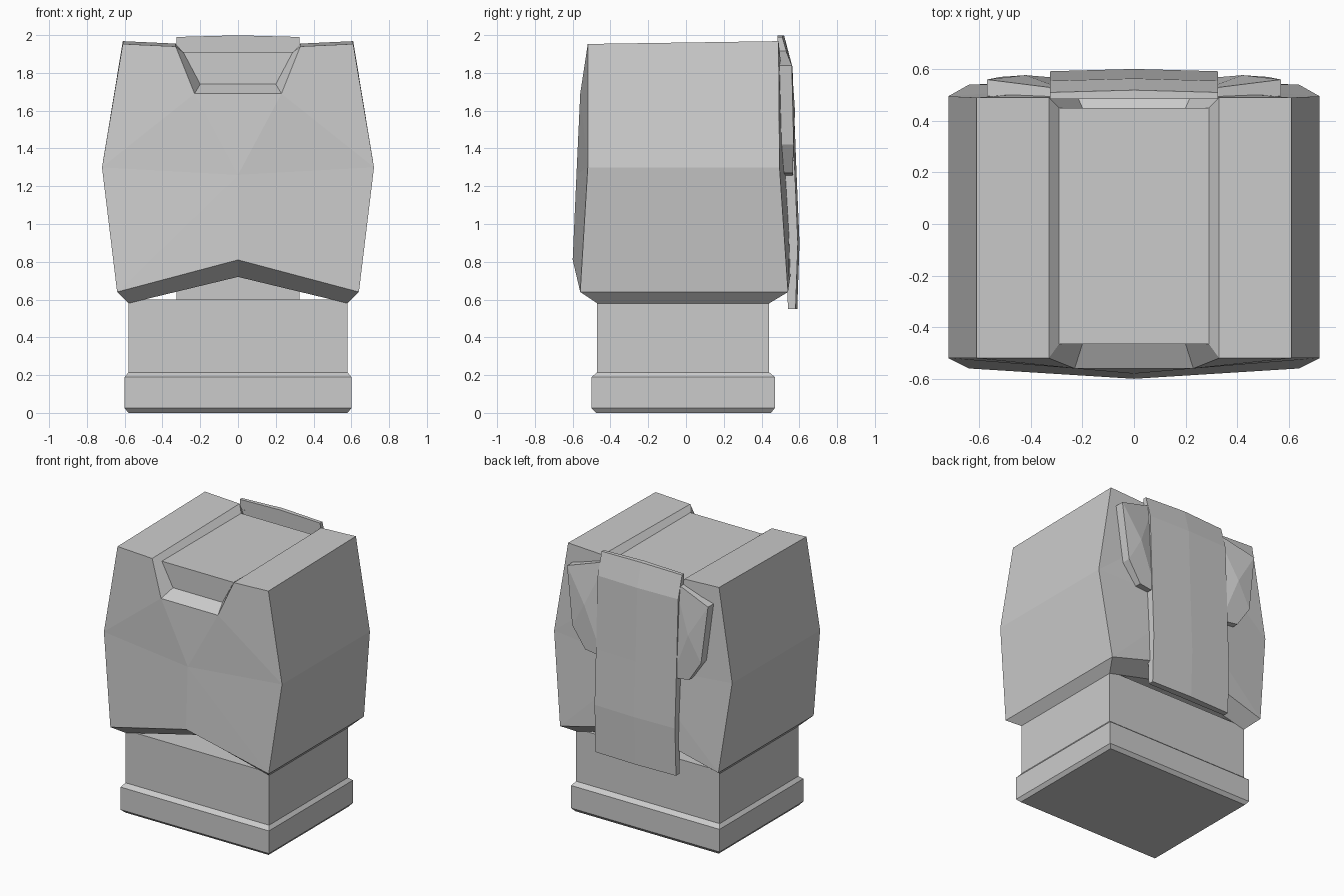
import bpy, bmesh

if "Cube" in bpy.data.objects:
    bpy.data.objects.remove(bpy.data.objects["Cube"])

grey = bpy.data.materials.new("plain grey")
grey.use_nodes = True
tone = (0.6, 0.6, 0.6, 1)
grey.diffuse_color = tone
grey.node_tree.nodes["Principled BSDF"].inputs["Base Color"].default_value = tone


def finish(name, bm):
    bmesh.ops.remove_doubles(bm, verts=bm.verts, dist=0.0005)
    bmesh.ops.recalc_face_normals(bm, faces=bm.faces)
    mesh = bpy.data.meshes.new(name)
    bm.to_mesh(mesh)
    bm.free()
    mesh.materials.append(grey)
    obj = bpy.data.objects.new(name, mesh)
    bpy.context.collection.objects.link(obj)
    return obj


def loft(name, rings):
    """Closed solid through rings of equal point count."""
    bm = bmesh.new()
    loops = [[bm.verts.new(p) for p in ring] for ring in rings]
    for a, b in zip(loops, loops[1:]):
        for i in range(len(a)):
            j = (i + 1) % len(a)
            bm.faces.new((a[i], a[j], b[j], b[i]))
    bm.faces.new(loops[0])
    bm.faces.new(loops[-1])
    return finish(name, bm)


def box_rings(levels):
    return [[(-x, f, z), (x, f, z), (x, b, z), (-x, b, z)] for x, f, b, z in levels]


# Pedestal: bevelled foot and plain neck
loft("foot", box_rings([(0.58, -0.475, 0.45, 0), (0.60, -0.50, 0.47, 0.025),
                        (0.60, -0.50, 0.47, 0.19), (0.58, -0.47, 0.44, 0.215)]))
loft("neck", box_rings([(0.58, -0.47, 0.44, 0.2), (0.58, -0.47, 0.44, 0.6)]))

# Head: each corner point is x, front y, back y, front z, back z
points = {
    "top": (0.61, -0.52, 0.49, 1.953, 1.968),
    "slot": (0.33, -0.52, 0.49, 1.94, 1.955),
    "notch": (0.23, -0.56, 0.52, 1.69, 1.69),
    "waist": (0.72, -0.52, 0.495, 1.30, 1.30),
    "hem": (0.64, -0.56, 0.54, 0.64, 0.64),
    "peak": (0, -0.60, 0.565, 0.81, 0.81),
    "centre": (0, -0.58, 0.55, 1.26, 1.26),
    "under": (0.58, -0.47, 0.44, 0.58, 0.58),
    "arch": (0, -0.47, 0.44, 0.72, 0.72),
    "floor": (0.29, -0.465, 0.45, 1.91, 1.91),
    "sill": (0.20, -0.465, 0.45, 1.74, 1.74),
}
# Faces repeated at every corner
corner_faces = ["top slot notch waist", "notch waist centre", "waist hem centre",
                "hem peak centre", "hem under arch peak", "slot notch sill floor"]
# Edges bridged from front to back on each side
side_edges = ["top waist", "waist hem", "hem under", "under arch", "top slot", "slot floor"]

bm = bmesh.new()
cache = {}


def vert(name, side, back):
    x, yf, yb, zf, zb = points[name]
    key = (name, side if x else 0, back)
    if key not in cache:
        cache[key] = bm.verts.new((x * side, yb if back else yf, zb if back else zf))
    return cache[key]


for side in (-1, 1):
    for back in (False, True):
        for names in corner_faces:
            bm.faces.new([vert(n, side, back) for n in names.split()])
    for names in side_edges:
        a, b = names.split()
        bm.faces.new([vert(a, side, False), vert(b, side, False),
                      vert(b, side, True), vert(a, side, True)])
for back in (False, True):
    bm.faces.new([vert("notch", -1, back), vert("notch", 1, back), vert("centre", 1, back)])
    for a, b in (("notch", "sill"), ("sill", "floor")):
        bm.faces.new([vert(a, -1, back), vert(a, 1, back), vert(b, 1, back), vert(b, -1, back)])
bm.faces.new([vert("floor", -1, False), vert("floor", 1, False),
              vert("floor", 1, True), vert("floor", -1, True)])
finish("head", bm)

# Back panel: side profile swept across with a slight crown
profile = [(0.485, 1.99), (0.51, 1.99), (0.555, 1.83), (0.575, 1.3), (0.592, 0.9),
           (0.58, 0.55), (0.54, 0.55), (0.49, 1.85)]
rings = []
for x, crown in ((-0.325, 0), (0, 0.009), (0.325, 0)):
    rings.append([(x, y + (crown if 1 <= i <= 5 else 0), z + (crown if z > 1.9 else 0))
                  for i, (y, z) in enumerate(profile)])
loft("back_panel", rings)

# Ears beside the panel: x, z, back y
ear = [(0.28, 1.92, 0.525), (0.33, 1.915, 0.53), (0.57, 1.84, 0.56),
       (0.52, 1.42, 0.57), (0.42, 1.27, 0.565), (0.28, 1.25, 0.565)]
for name, side in (("left_ear", 1), ("right_ear", -1)):
    bm = bmesh.new()
    inner = [bm.verts.new((x * side, 0.485, z)) for x, z, y in ear]
    outer = [bm.verts.new((x * side, y, z)) for x, z, y in ear]
    hub = bm.verts.new((0.42 * side, 0.577, 1.6))
    bm.faces.new(inner)
    for i in range(len(ear)):
        j = (i + 1) % len(ear)
        bm.faces.new((inner[i], inner[j], outer[j], outer[i]))
        bm.faces.new((outer[i], outer[j], hub))
    finish(name, bm)
